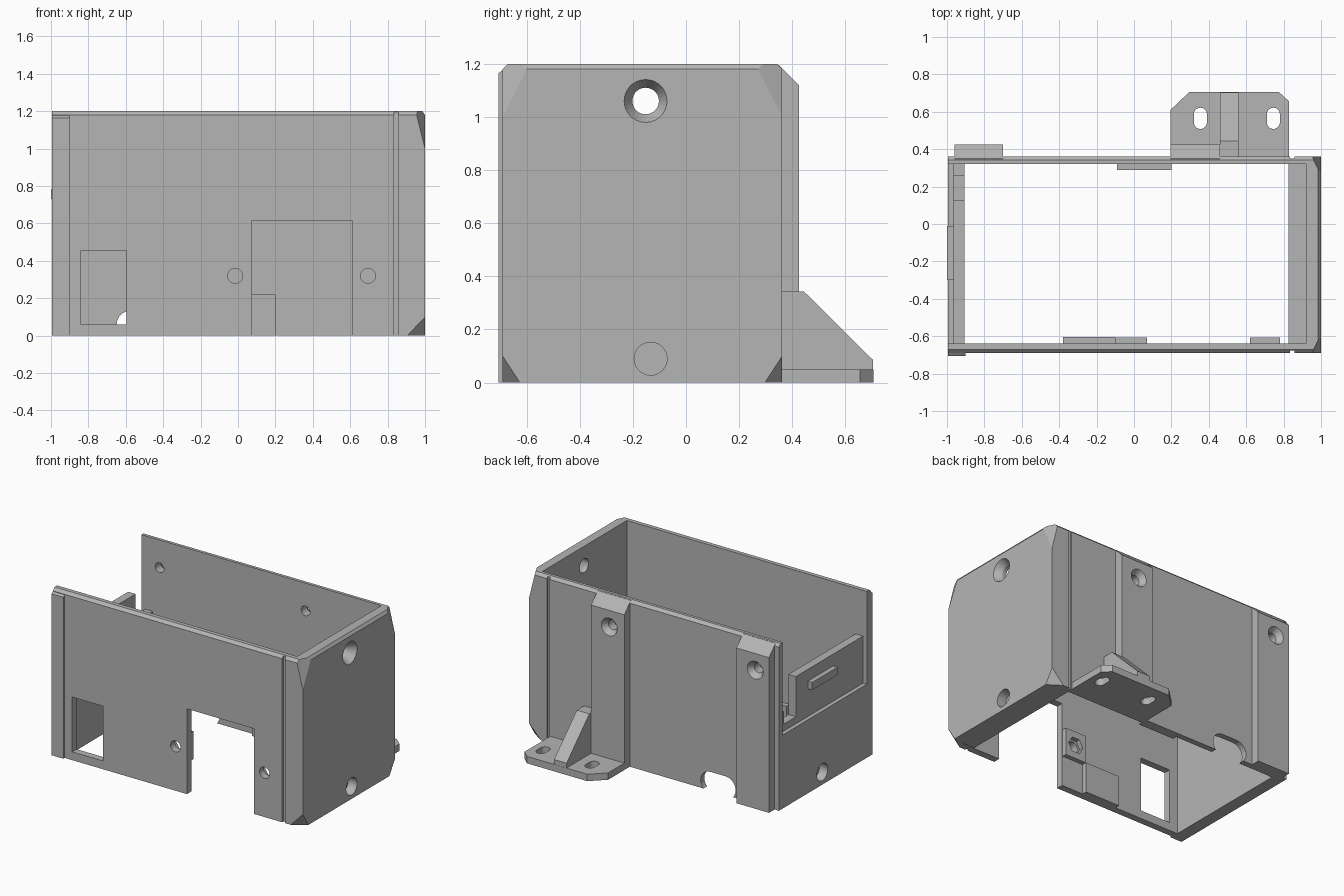
import bpy, bmesh, math
from mathutils import Vector

if "Cube" in bpy.data.objects:
    bpy.data.objects.remove(bpy.data.objects["Cube"], do_unlink=True)

grey = bpy.data.materials.new("plain grey plastic")
grey.use_nodes = True
COLOUR = (0.46, 0.46, 0.46, 1)
grey.diffuse_color = COLOUR
grey.node_tree.nodes["Principled BSDF"].inputs["Base Color"].default_value = COLOUR


def finish(name, bm):
    bmesh.ops.recalc_face_normals(bm, faces=bm.faces)
    mesh = bpy.data.meshes.new(name)
    bm.to_mesh(mesh)
    bm.free()
    mesh.materials.append(grey)
    ob = bpy.data.objects.new(name, mesh)
    bpy.context.collection.objects.link(ob)
    return ob


def to_axis(axis, a, b, depth):
    """Place a 2D point (the two other axes in order) at a depth along an axis."""
    return {"x": (depth, a, b), "y": (a, depth, b), "z": (a, b, depth)}[axis]


def loft(name, axis, start, lo, end, hi):
    """Solid between two matching outlines."""
    bm = bmesh.new()
    rings = [[bm.verts.new(to_axis(axis, a, b, d)) for a, b in pts]
             for pts, d in ((start, lo), (end, hi))]
    n = len(start)
    for ring in rings:
        bm.faces.new(ring)
    for i in range(n):
        j = (i + 1) % n
        bm.faces.new((rings[0][i], rings[0][j], rings[1][j], rings[1][i]))
    return finish(name, bm)


def prism(name, axis, pts, lo, hi):
    return loft(name, axis, pts, lo, pts, hi)


def box(name, x0, x1, y0, y1, z0, z1):
    return prism(name, "z", [(x0, y0), (x1, y0), (x1, y1), (x0, y1)], z0, z1)


def circle(a, b, r, n=28):
    return [(a + r * math.cos(math.tau * i / n), b + r * math.sin(math.tau * i / n))
            for i in range(n)]


def stadium(a, b, half, r, upright=False, n=10):
    """Slot outline with round ends."""
    pts = []
    for side in (1, -1):
        for i in range(n + 1):
            t = -math.pi / 2 + math.pi * i / n
            u, v = side * (half + r * math.cos(t)), side * r * math.sin(t)
            pts.append((a - v, b + u) if upright else (a + u, b + v))
    return pts


def cut(target, cutters):
    """Subtract the cutters, then discard them."""
    bpy.context.view_layer.objects.active = target
    for c in cutters:
        mod = target.modifiers.new("cut", "BOOLEAN")
        mod.operation, mod.solver, mod.object = "DIFFERENCE", "EXACT", c
        bpy.ops.object.modifier_apply(modifier=mod.name)
        bpy.data.objects.remove(c, do_unlink=True)


FRONT, BACK, LEFT, TOP = -0.69, 0.362, -0.995, 1.2
IN_FRONT, IN_BACK, IN_LEFT, IN_RIGHT = -0.64, 0.32, -0.905, 0.92

# Outer block with chamfered rim and clipped corners
shell = box("shell", LEFT, 1, FRONT, BACK, 0, TOP)
bm = bmesh.new()
bm.from_mesh(shell.data)


def clip(p, q, r):
    p, q, r = Vector(p), Vector(q), Vector(r)
    normal = (q - p).cross(r - p).normalized()
    if normal.dot(Vector((0, -0.15, 0.6)) - p) > 0:
        normal = -normal
    res = bmesh.ops.bisect_plane(bm, geom=bm.verts[:] + bm.edges[:] + bm.faces[:],
                                 plane_co=p, plane_no=normal, clear_outer=True)
    edges = [e for e in res["geom_cut"] if isinstance(e, bmesh.types.BMEdge)]
    bmesh.ops.holes_fill(bm, edges=edges, sides=0)


for y, s in ((FRONT, 1), (BACK, -1)):
    clip((0, y, 1.18), (1, y, 1.18), (0, y + s * 0.02, TOP))
    clip((1, y, 1.0), (1, y + s * 0.1, TOP), (0.95, y, TOP))
    clip((1, y, 0.1), (1, y + s * 0.065, 0), (0.905, y, 0))
clip((1, 0, 1.18), (1, 0.1, 1.18), (0.985, 0, TOP))
bmesh.ops.recalc_face_normals(bm, faces=bm.faces)
bm.to_mesh(shell.data)
bm.free()

# Hollow, open left end, front openings, cable notch and grooves
cut(shell, [
    box("hollow", IN_LEFT, IN_RIGHT, IN_FRONT, IN_BACK, -1, 2),
    box("open_end", -1.2, -0.8, IN_FRONT, IN_BACK, 0.53, 2),
    box("window", -0.84, -0.595, -0.9, -0.5, 0.06, 0.455),
    box("doorway", 0.075, 0.61, -0.9, -0.5, -0.2, 0.615),
    prism("notch", "y", stadium(-0.51, 0.055, 0.06, 0.08), 0.2, 0.6),
    box("front_groove", 0.835, 0.857, -0.8, FRONT + 0.015, -1, 2),
    box("back_groove", 0.835, 0.857, BACK - 0.012, 0.5, -1, 2),
])

# Side wall holes: countersunk above, blind pockets below
cut(shell, [
    prism("upper_hole", "x", circle(-0.152, 1.06, 0.05), 0.8, 1.2),
    loft("upper_sink", "x", circle(-0.152, 1.06, 0.05), 0.95, circle(-0.152, 1.06, 0.082), 1.002),
    prism("right_pocket", "x", circle(-0.133, 0.09, 0.062), 0.93, 1.2),
    prism("left_pocket", "x", circle(-0.133, 0.09, 0.062), -1.2, -0.93),
])

# Rear screw columns with sloping tops
column_profile = [(0.345, 0), (0.425, 0), (0.425, 1.12), (0.35, 1.195), (0.345, 1.195)]
for name, x0, x1, hx in (("left_rear_column", 0.195, 0.46, 0.315),
                         ("right_rear_column", -0.96, -0.7, -0.85)):
    column = prism(name, "x", column_profile, x0, x1)
    for part in (shell, column):
        cut(part, [
            prism("bore", "y", circle(hx, 1.0, 0.035), 0.2, 0.6),
            loft("sink", "y", circle(hx, 1.0, 0.035), 0.385, circle(hx, 1.0, 0.065), 0.427),
        ])

# Front wall screw bosses with hexagonal nut seats
for name, x0, x1, hx in (("centre_nut_boss", -0.1, 0.07, -0.015),
                         ("side_nut_boss", 0.62, 0.78, 0.695)):
    boss = box(name, x0, x1, -0.645, -0.607, 0.22, 0.42)
    cut(boss, [prism("nut_seat", "y", circle(hx, 0.32, 0.06, 6), -0.7, -0.5)])
    cut(shell, [prism("screw_hole", "y", circle(hx, 0.32, 0.04), -0.9, -0.6)])

# Inner blocks, bottom ledge and front corner strip
box("front_inner_block", -0.38, -0.1, -0.645, -0.605, 0, 0.22)
box("back_inner_block", -0.09, 0.2, 0.29, 0.325, 0, 0.22)
box("side_ledge", 0.825, 0.925, -0.645, 0.325, 0.002, 0.2)
prism("front_corner_strip", "x",
      [(-0.685, 0), (-0.705, 0), (-0.705, 1.165), (-0.685, 1.18)], LEFT, -0.9)

# Stepped socket panel above the low end wall
prism("socket_panel", "x",
      [(-0.645, 0.5), (0.325, 0.5), (0.325, 0.67), (0.26, 0.67), (0.26, 0.58),
       (0.125, 0.58), (0.125, 0.87), (-0.645, 0.87)], -0.965, IN_LEFT)
box("panel_catch", -1, -0.96, -0.3, -0.01, 0.73, 0.785)

# Rear mounting foot with slots and a gusset
foot = prism("mounting_foot", "z",
             [(0.195, 0.35), (0.83, 0.35), (0.83, 0.655), (0.775, 0.705),
              (0.295, 0.705), (0.195, 0.61)], 0, 0.05)
cut(foot, [prism("slot", "z", stadium(x, 0.565, 0.022, 0.035, True), -0.2, 0.2)
           for x in (0.355, 0.745)])
prism("foot_gusset", "x",
      [(0.35, 0.001), (0.704, 0.001), (0.704, 0.085), (0.445, 0.342), (0.35, 0.342)], 0.46, 0.56)
